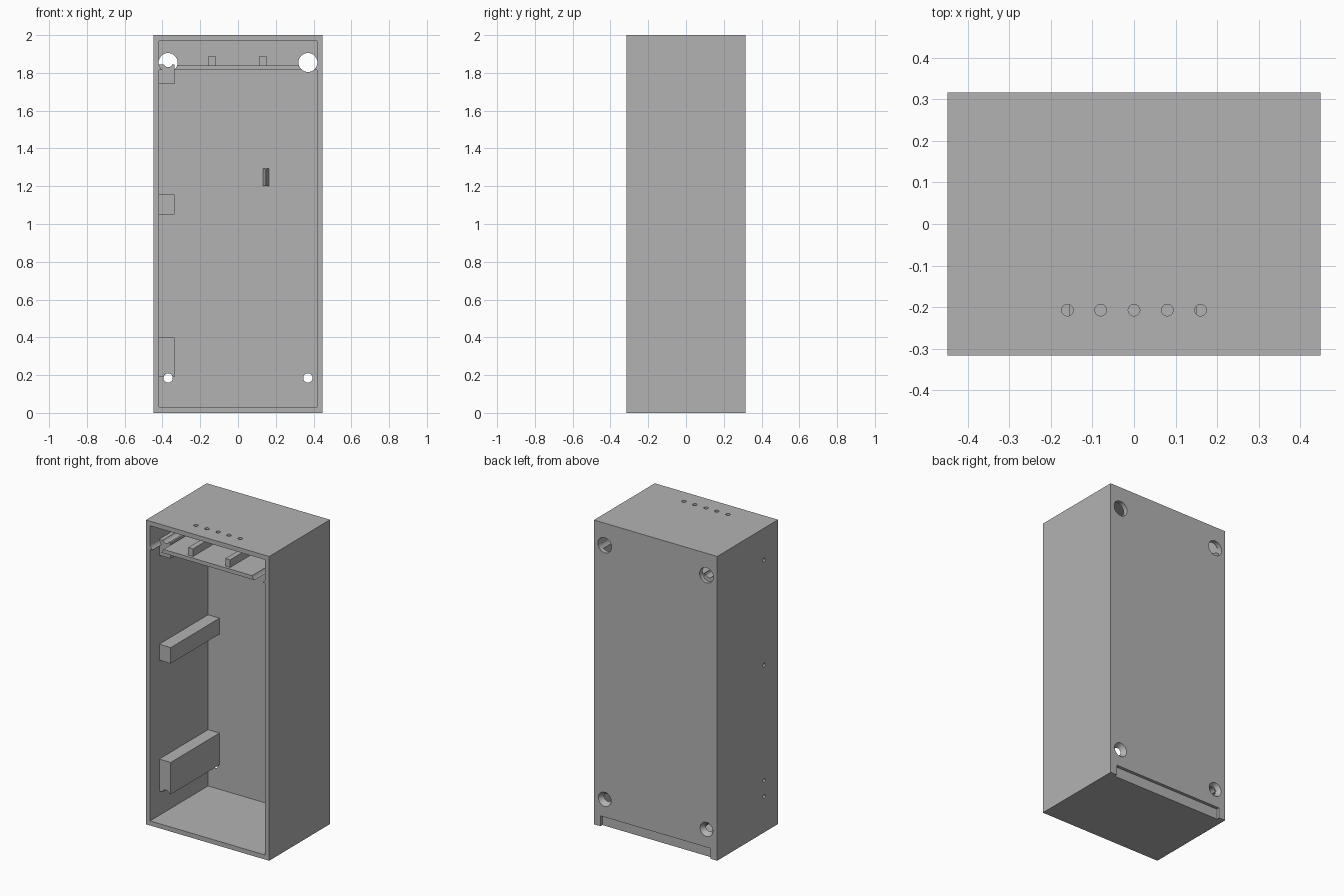
import bpy, bmesh
from math import radians
from mathutils import Matrix, Vector

cube = bpy.data.objects.get("Cube")
if cube:
    bpy.data.objects.remove(cube, do_unlink=True)

# Overall half sizes, height and wall thickness
HX, HY, H, WALL = 0.448, 0.316, 2.0, 0.03
IX, IY = HX - WALL, HY - WALL
HOLE_X, HOLE_TOP, HOLE_LOW = 0.37, 1.855, 0.185

grey = bpy.data.materials.new("plain grey")
grey.use_nodes = True
grey.diffuse_color = (0.45, 0.45, 0.45, 1)
grey.node_tree.nodes["Principled BSDF"].inputs["Base Color"].default_value = (0.45, 0.45, 0.45, 1)


def finish(name, bm):
    bmesh.ops.recalc_face_normals(bm, faces=bm.faces)
    mesh = bpy.data.meshes.new(name)
    bm.to_mesh(mesh)
    bm.free()
    mesh.materials.append(grey)
    ob = bpy.data.objects.new(name, mesh)
    bpy.context.collection.objects.link(ob)
    return ob


def box(name, x, y, z):
    """Box from (low, high) ranges."""
    lo, hi = Vector((x[0], y[0], z[0])), Vector((x[1], y[1], z[1]))
    bm = bmesh.new()
    bmesh.ops.create_cube(bm, size=1)
    for v in bm.verts:
        v.co = (lo + hi) / 2 + v.co * (hi - lo)
    return finish(name, bm)


def rod(name, centre, axis, length, r1, r2=None):
    """Round bar or cone centred on a point, running along an axis."""
    bm = bmesh.new()
    turn = Vector((0, 0, 1)).rotation_difference(Vector(axis)).to_matrix().to_4x4()
    bmesh.ops.create_cone(bm, cap_ends=True, segments=32, radius1=r1,
                          radius2=r1 if r2 is None else r2, depth=length,
                          matrix=Matrix.Translation(centre) @ turn)
    return finish(name, bm)


def cut(ob, cutters):
    """Subtract each cutter, then bake the result."""
    for c in cutters:
        c.hide_render = True
        m = ob.modifiers.new("cut", 'BOOLEAN')
        m.operation, m.solver, m.object = 'DIFFERENCE', 'EXACT', c
    bpy.context.view_layer.update()
    deps = bpy.context.evaluated_depsgraph_get()
    mesh = bpy.data.meshes.new_from_object(ob.evaluated_get(deps))
    ob.modifiers.clear()
    ob.data = mesh
    for c in cutters:
        bpy.data.objects.remove(c, do_unlink=True)


def screw_rods():
    """Fixing holes through the side wall into the brackets."""
    return [rod("screw_cutter", (-HX, -0.171, z), (1, 0, 0), 0.15, 0.012)
            for z in (1.79, 1.10, 0.342, 0.237)]


def mount_rods(z, radius):
    """Pair of long round cutters running front to back."""
    return [rod("mount_cutter", (s * HOLE_X, 0, z), (0, 1, 0), 1, radius) for s in (-1, 1)]


# Open-fronted case with its wall holes and the rear bottom recess
case = box("case", (-HX, HX), (-HY, HY), (0, H))
cutters = [box("hollow_cutter", (-IX, IX), (-HY - 0.1, IY), (WALL, H - WALL)),
           box("recess_cutter", (-0.40, 0.40), (HY - 0.02, HY + 0.1), (-0.1, 0.068))]
cutters += mount_rods(HOLE_TOP, 0.05)
for s in (-1, 1):
    cutters.append(rod("countersink_cutter", (s * HOLE_X, HY - WALL / 2, HOLE_LOW),
                       (0, 1, 0), WALL + 0.004, 0.023, 0.048))
cutters += [rod("vent_cutter", (i * 0.08, -0.207, H), (0, 0, 1), 0.15, 0.014)
            for i in range(-2, 3)]
cut(case, cutters + screw_rods())

# Shelf across the top, cleared around the large mounting holes
shelf = box("top_shelf", (-IX - 0.005, IX + 0.005), (-HY + 0.001, IY + 0.005), (1.815, 1.84))
cut(shelf, mount_rods(HOLE_TOP, 0.05))

# Two ridges standing on the shelf
for name, x in (("right_shelf_ridge", -0.155), ("left_shelf_ridge", 0.115)):
    box(name, (x, x + 0.035), (-HY + 0.02, IY + 0.005), (1.835, 1.89))

# Brackets on the side wall, grooved where the mounting screws pass
for name, low, high in (("upper_bracket", 1.74, 1.845),
                        ("middle_bracket", 1.05, 1.155),
                        ("lower_bracket", 0.19, 0.40)):
    bracket = box(name, (-IX - 0.005, -0.335), (-0.22, IY + 0.005), (low, high))
    cut(bracket, mount_rods(HOLE_TOP, 0.025) + mount_rods(HOLE_LOW, 0.025) + screw_rods())

# Small wedge-shaped catch inside the back wall
bm = bmesh.new()
base = [bm.verts.new((x, y, 1.20)) for x, y in
        ((0.13, IY + 0.005), (0.145, IY - 0.04), (0.152, IY - 0.04), (0.167, IY + 0.005))]
face = bm.faces.new(base)
ext = bmesh.ops.extrude_face_region(bm, geom=[face])
bmesh.ops.translate(bm, vec=(0, 0, 0.095),
                    verts=[g for g in ext["geom"] if isinstance(g, bmesh.types.BMVert)])
finish("back_catch", bm)

# Smooth the round holes, keep the flat edges sharp
bpy.ops.object.select_all(action='DESELECT')
for ob in (case, shelf):
    ob.select_set(True)
bpy.context.view_layer.objects.active = case
bpy.ops.object.shade_smooth_by_angle(angle=radians(30))
